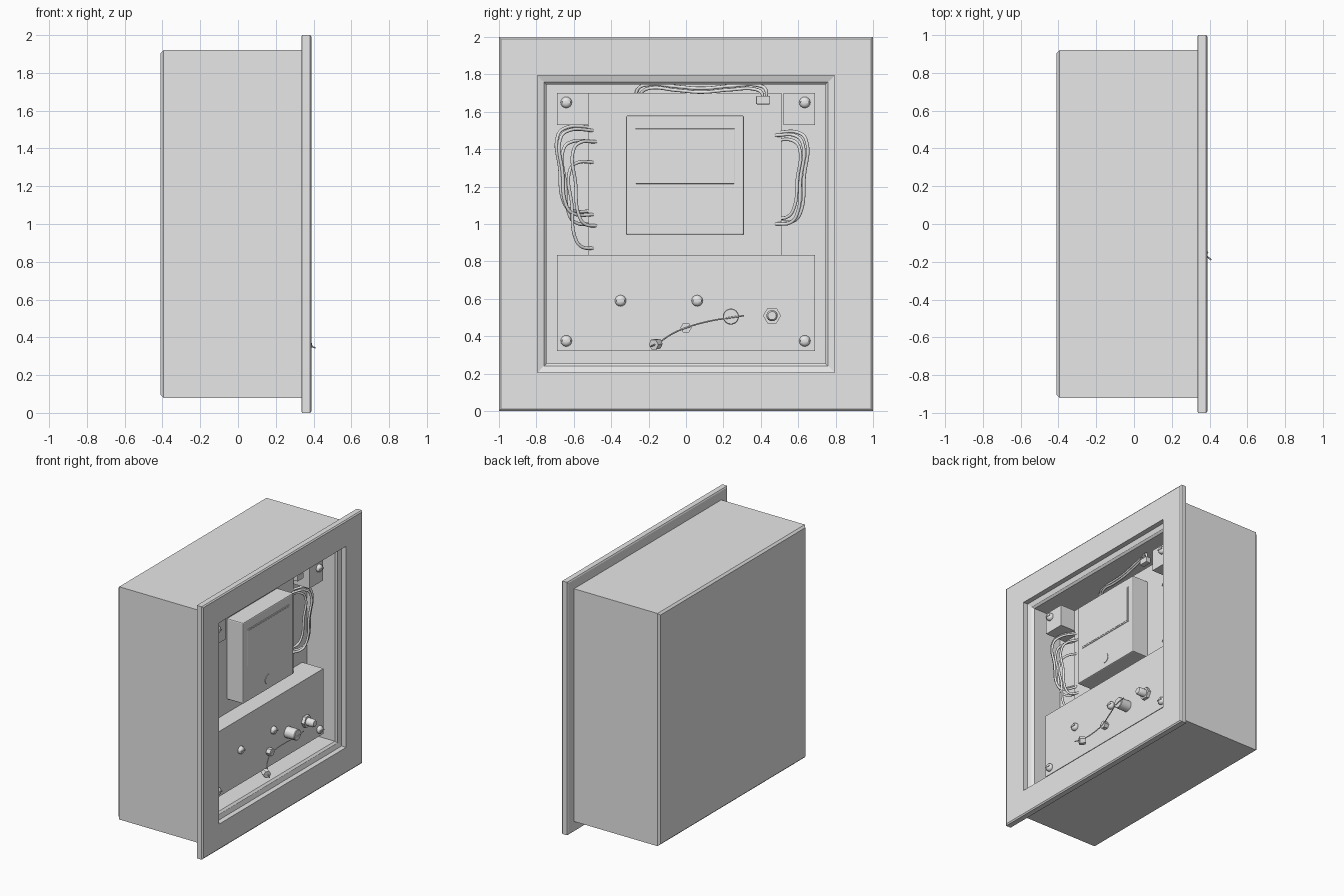
import bpy, bmesh, math
from mathutils import Vector, Matrix

if "Cube" in bpy.data.objects:
    bpy.data.objects.remove(bpy.data.objects["Cube"])

grey = bpy.data.materials.new("light_grey")
grey.diffuse_color = (0.8, 0.8, 0.8, 1)
grey.use_nodes = True
grey.node_tree.nodes["Principled BSDF"].inputs["Base Color"].default_value = grey.diffuse_color


def finish(name, bm, smooth=False):
    bmesh.ops.recalc_face_normals(bm, faces=bm.faces)
    me = bpy.data.meshes.new(name)
    bm.to_mesh(me)
    bm.free()
    ob = bpy.data.objects.new(name, me)
    bpy.context.collection.objects.link(ob)
    me.materials.append(grey)
    if smooth:
        bpy.ops.object.select_all(action='DESELECT')
        ob.select_set(True)
        bpy.context.view_layer.objects.active = ob
        bpy.ops.object.shade_smooth_by_angle(angle=math.radians(35))
    return ob


def square_loft(name, rings, closed):
    """Square rings (x, half size) joined along x, either capped or closed into a loop."""
    bm = bmesh.new()
    loops = [[bm.verts.new((x, sy * h, 1 + sz * h))
              for sy, sz in ((-1, -1), (1, -1), (1, 1), (-1, 1))] for x, h in rings]
    pairs = list(zip(loops, loops[1:]))
    if closed:
        pairs.append((loops[-1], loops[0]))
    else:
        bm.faces.new(loops[0])
        bm.faces.new(loops[-1])
    for a, b in pairs:
        for i in range(4):
            j = (i + 1) % 4
            bm.faces.new((a[i], a[j], b[j], b[i]))
    return finish(name, bm)


def box(name, x, y, z, bevel=0):
    bm = bmesh.new()
    bmesh.ops.create_cube(bm, size=1)
    for v in bm.verts:
        v.co = [lo + (c + 0.5) * (hi - lo) for c, (lo, hi) in zip(v.co, (x, y, z))]
    if bevel:
        bmesh.ops.bevel(bm, geom=bm.edges[:], offset=bevel, segments=2, profile=0.5, affect='EDGES')
    return finish(name, bm)


def turned(name, profile, y, z, sides=24, tilt=(1, 0, 0)):
    """Profile of (distance, radius) turned about an axis along x (or tilt)."""
    bm = bmesh.new()
    loops = [[bm.verts.new((r * math.cos(2 * math.pi * i / sides),
                            r * math.sin(2 * math.pi * i / sides), d))
              for i in range(sides)] for d, r in profile]
    for a, b in zip(loops, loops[1:]):
        for i in range(sides):
            j = (i + 1) % sides
            bm.faces.new((a[i], a[j], b[j], b[i]))
    bm.faces.new(loops[0])
    bm.faces.new(loops[-1])
    base = Vector((profile[0][0], y, z))
    bm.transform(Matrix.Translation((0, 0, -profile[0][0])))
    bm.transform(Matrix.Translation(base) @ Vector(tilt).to_track_quat('Z', 'Y').to_matrix().to_4x4())
    return finish(name, bm, sides > 8)


def cable(name, points, radius, sides=2):
    """Smooth round cable through points."""
    cu = bpy.data.curves.new(name, 'CURVE')
    cu.dimensions = '3D'
    cu.bevel_depth = radius
    cu.bevel_resolution = sides
    cu.resolution_u = 8
    cu.use_fill_caps = True
    sp = cu.splines.new('BEZIER')
    sp.bezier_points.add(len(points) - 1)
    for bp, p in zip(sp.bezier_points, points):
        bp.co = p
        bp.handle_left_type = bp.handle_right_type = 'AUTO'
    cu.materials.append(grey)
    ob = bpy.data.objects.new(name, cu)
    bpy.context.collection.objects.link(ob)


# Housing with its front cavity, and the flush frame
square_loft("housing", [(-.41, .905), (-.395, .92), (.34, .92), (.34, .76),
                        (.325, .745), (.08, .745)], False)
square_loft("front_frame", [(.335, .99), (.34, 1), (.382, 1), (.39, .99), (.39, .795),
                            (.35, .795), (.34, .762), (.335, .762)], True)

# Mounting block, lower panel and upper corner blocks
box("mounting_block", (.07, .13), (-.52, .51), (.83, 1.7))
box("lower_panel", (.07, .265), (-.69, .69), (.32, .835))
for side in (-1, 1):
    box("corner_block", (.07, .26), sorted((side * .52, side * .69)), (1.53, 1.7))

# Control unit with screen and round button
box("control_unit", (.12, .27), (-.32, .31), (.94, 1.58), .008)
box("screen_rim", (.26, .274), (-.27, .26), (1.215, 1.51), .003)
box("screen", (.26, .276), (-.26, .25), (1.225, 1.5))
turned("button", [(.26, .038), (.274, .038)], -.01, 1.02)


# Slotted dome screws
def screw(y, z, x):
    prof = [(x - .01, .03), (x + .008, .03)]
    prof += [(x + .008 + .022 * math.sin(a), .03 * math.cos(a)) for a in (.4, .8, 1.2)]
    turned("screw", prof, y, z, 16)
    box("screw_slot_bar", (x, x + .031), (y - .022, y + .022), (z - .004, z + .004))


for y in (-.64, .635):
    screw(y, 1.65, .26)
    screw(y, .375, .265)
for y in (-.35, .06):
    screw(y, .59, .265)

# Threaded port with hex nut, and the round port
turned("port_nut", [(.255, .048), (.29, .048)], .46, .51, 6)
turned("port_stem", [(.26, .03), (.34, .03), (.352, .022)], .46, .51)
turned("round_port", [(.255, .043), (.35, .043), (.355, .039)], .24, .505)

# Small cap tethered by a thin cord
turned("tether_nut", [(.255, .03), (.3, .03)], 0, .445, 6)
turned("loose_cap", [(.34, .03), (.385, .03)], -.15, .36, 6, (.8, -.5, -.1))
cable("tether_cord", [(.408, -.19, .345), (.37, -.155, .36), (.31, -.07, .415), (.3, 0, .445),
                      (.32, .1, .475), (.358, .24, .5), (.358, .31, .51)], .004, 1)


# Coiled wires emerging from both sides of the mounting block
def coil(side, reach, top, bottom, x):
    # the loop leans forward as it reaches outward
    def p(y, z):
        return (x + (y - .48) * .5, side * y, z)
    c = .03
    cable("coiled_wire", [p(.48, top), p(reach - c, top - .006), p(reach, top - c - .01),
                          p(reach - .01, (top + bottom) / 2), p(reach - .03, bottom + c + .02),
                          p(reach - .06, bottom + .01), p(.48, bottom)], .009)


for reach, top, bottom, x in ((.685, 1.515, 1.07, .1), (.67, 1.5, 1.05, .115),
                              (.655, 1.44, 1.0, .1), (.62, 1.33, .87, .115),
                              (.6, 1.44, .99, .125)):
    coil(-1, reach, top, bottom, x)
for reach, top, bottom, x in ((.642, 1.49, 1.01, .11), (.622, 1.475, 1.0, .125),
                              (.605, 1.45, 1.03, .1)):
    coil(1, reach, top, bottom, x)

# Pair of loose leads over the block, ending in a plug
for d in (0, .02):
    cable("top_lead", [(.1, -.27 + d, 1.68), (.11, -.255 + d, 1.725 - d), (.13, -.2, 1.745 - d),
                       (.15, -.05, 1.735 - d), (.17, .08, 1.725 - d), (.19, .24, 1.738 - d),
                       (.22, .39 - d, 1.74 - d), (.24, .425 - d, 1.72 - d),
                       (.24, .43 - d, 1.67)], .009)
box("lead_plug", (.22, .26), (.375, .45), (1.64, 1.685), .004)
